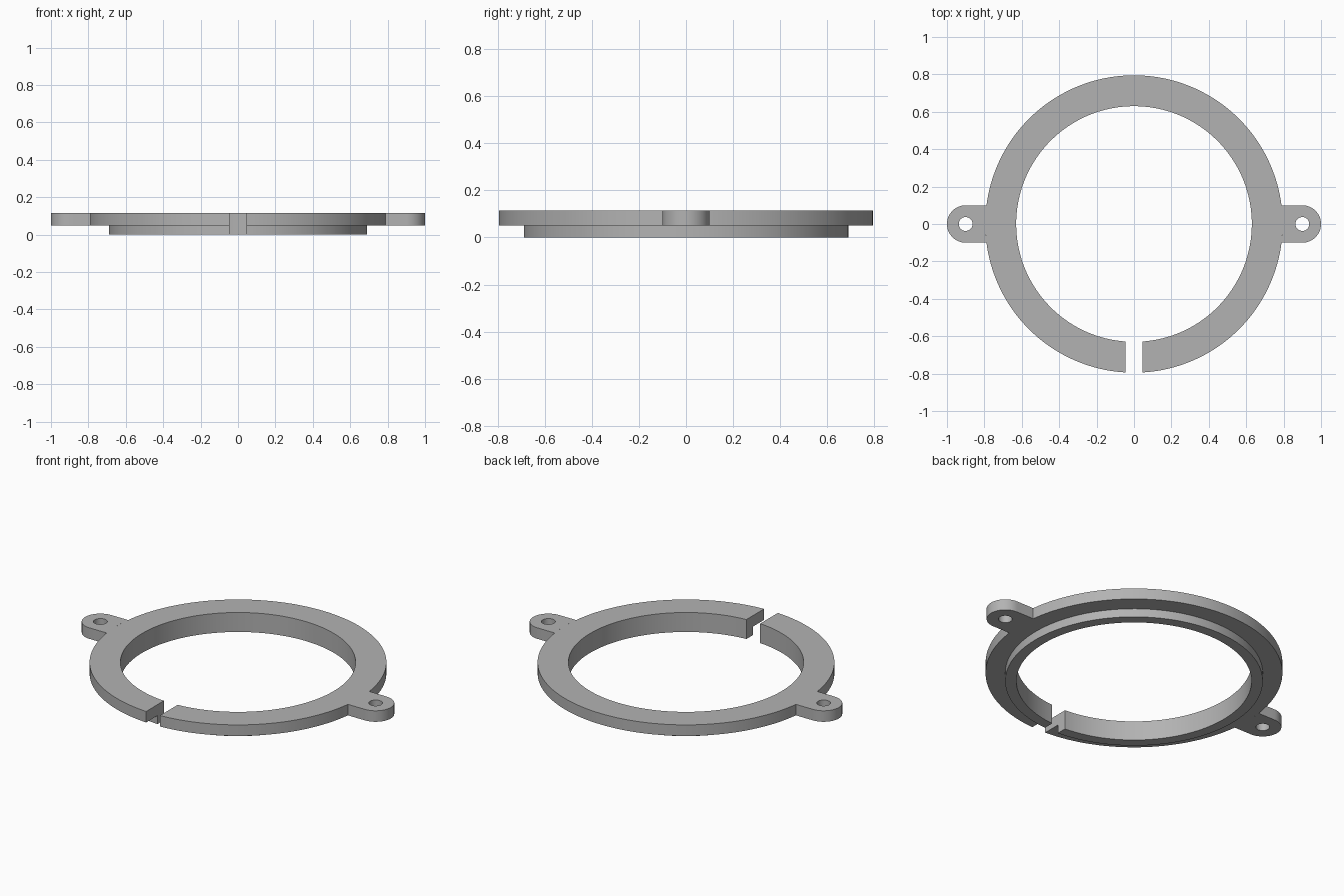
import bpy, bmesh
from math import sin, cos, pi, asin, atan2, radians

cube = bpy.data.objects.get("Cube")
if cube:
    bpy.data.objects.remove(cube, do_unlink=True)

INNER, RIM, OUTER = 0.63, 0.69, 0.795      # ring radii
STEP, TOP = 0.05, 0.115                    # heights
HALF_GAP = 0.045
LUG_X, LUG_R, HOLE_R = 0.9, 0.1, 0.037

grey = bpy.data.materials.new("plain grey")
grey.use_nodes = True
colour = (0.45, 0.45, 0.45, 1)
grey.diffuse_color = colour
grey.node_tree.nodes["Principled BSDF"].inputs["Base Color"].default_value = colour


def sweep(name, sections, closed):
    """Join matching cross-sections into a solid, capped unless closed."""
    bm = bmesh.new()
    rows = [[bm.verts.new(p) for p in s] for s in sections]
    pairs = list(zip(rows, rows[1:])) + ([(rows[-1], rows[0])] if closed else [])
    for a, b in pairs:
        for i in range(len(a)):
            j = (i + 1) % len(a)
            bm.faces.new((a[i], a[j], b[j], b[i]))
    if not closed:
        bm.faces.new(rows[0])
        bm.faces.new(rows[-1])
    bmesh.ops.recalc_face_normals(bm, faces=bm.faces)
    mesh = bpy.data.meshes.new(name)
    bm.to_mesh(mesh)
    bm.free()
    mesh.materials.append(grey)
    obj = bpy.data.objects.new(name, mesh)
    bpy.context.collection.objects.link(obj)
    bpy.ops.object.select_all(action="DESELECT")
    obj.select_set(True)
    bpy.context.view_layer.objects.active = obj
    bpy.ops.object.shade_smooth_by_angle(angle=radians(30))


# Split ring: stepped section swept round, with parallel ends at the front gap
profile = [(INNER, 0), (RIM, 0), (RIM, STEP), (OUTER, STEP), (OUTER, TOP), (INNER, TOP)]
SEGMENTS = 144
sections = []
for k in range(SEGMENTS + 1):
    section = []
    for r, z in profile:
        start = asin(HALF_GAP / r)
        a = -pi / 2 + start + (2 * pi - 2 * start) * k / SEGMENTS
        section.append((r * cos(a), r * sin(a), z))
    sections.append(section)
sweep("split_ring", sections, False)

# Mounting lugs: rounded tip, straight sides and a root following the ring
root = asin(LUG_R / OUTER)
root_x = OUTER * cos(root)
outline = [(LUG_X + LUG_R * cos(a), LUG_R * sin(a))
           for a in (-pi / 2 + pi * i / 32 for i in range(33))]
side = [LUG_X + (root_x - LUG_X) * i / 5 for i in range(1, 5)]
outline += [(x, LUG_R) for x in side]
outline += [(OUTER * cos(a), OUTER * sin(a))
            for a in (root - 2 * root * i / 10 for i in range(11))]
outline += [(x, -LUG_R) for x in reversed(side)]

for name, s in (("left_lug", 1), ("right_lug", -1)):
    sections = []
    for x, y in outline:
        a = atan2(y, x - LUG_X)
        hx, hy = LUG_X + HOLE_R * cos(a), HOLE_R * sin(a)
        sections.append([(s * x, y, STEP), (s * x, y, TOP),
                         (s * hx, hy, TOP), (s * hx, hy, STEP)])
    sweep(name, sections, True)
